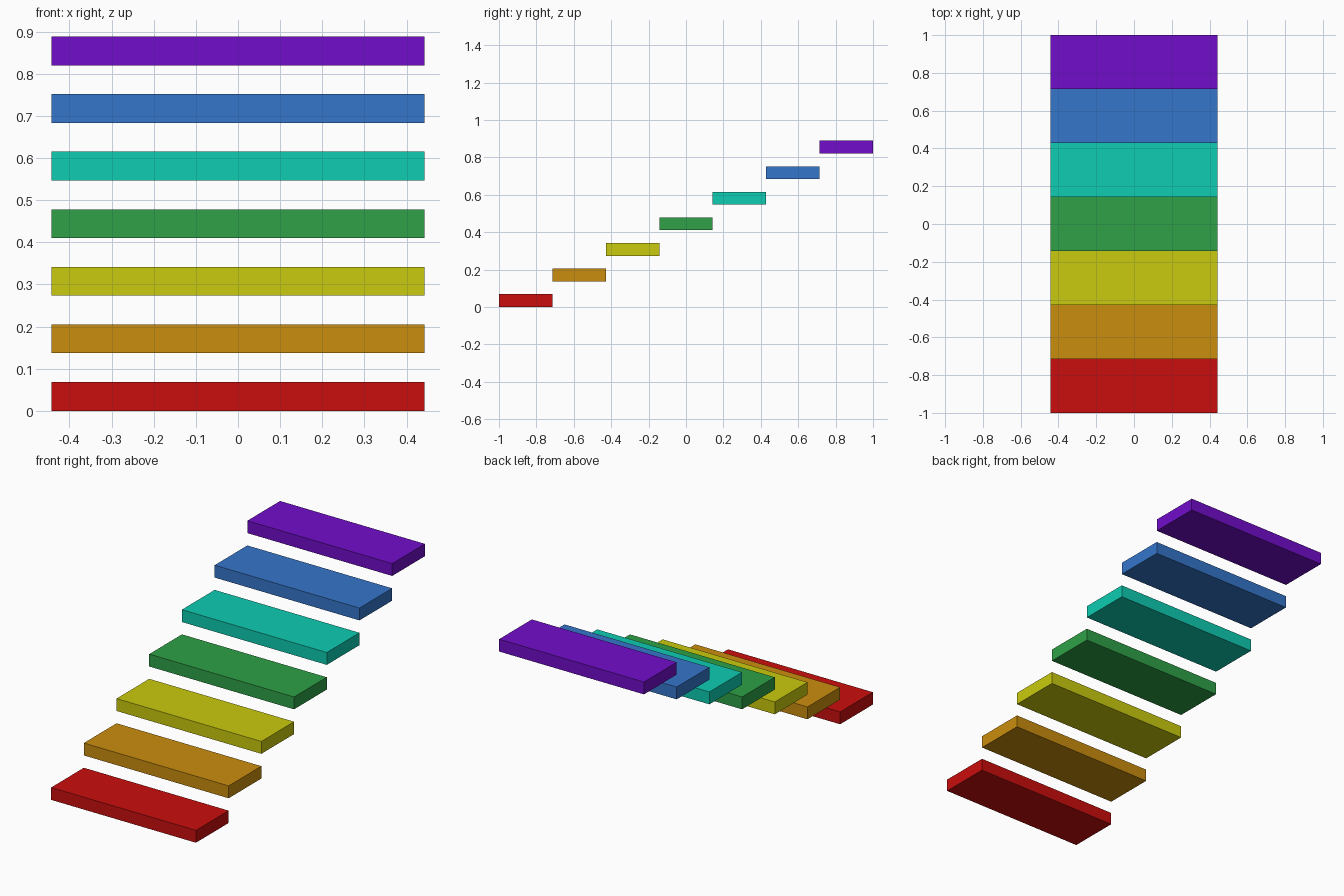
import bpy

if "Cube" in bpy.data.objects:
    bpy.data.objects.remove(bpy.data.objects["Cube"])

COUNT = 7
WIDTH = 0.886
DEPTH = 2.0 / COUNT
RISE = 0.1367
THICK = 0.0684

# sRGB colours from the lowest step to the highest
COLOURS = [
    ("red", (202, 13, 13)),
    ("orange", (202, 141, 13)),
    ("yellow", (202, 202, 14)),
    ("green", (46, 161, 70)),
    ("teal", (14, 204, 178)),
    ("blue", (53, 118, 203)),
    ("purple", (113, 13, 202)),
]


def linear(c):
    c /= 255
    return c / 12.92 if c <= 0.04045 else ((c + 0.055) / 1.055) ** 2.4


def make_step(i, name, rgb):
    # Flat slab, each one further back and higher than the last
    bpy.ops.mesh.primitive_cube_add(
        size=1, location=(0, -1 + DEPTH * (i + 0.5), RISE * i + THICK / 2))
    step = bpy.context.object
    step.name = f"{name}_step"
    step.scale = (WIDTH, DEPTH, THICK)
    bpy.ops.object.transform_apply(location=False, rotation=False, scale=True)
    mat = bpy.data.materials.new(name)
    mat.diffuse_color = (*[linear(c) for c in rgb], 1)
    mat.use_nodes = True
    mat.node_tree.nodes["Principled BSDF"].inputs["Base Color"].default_value = mat.diffuse_color
    step.data.materials.append(mat)


for i, (name, rgb) in enumerate(COLOURS):
    make_step(i, name, rgb)
